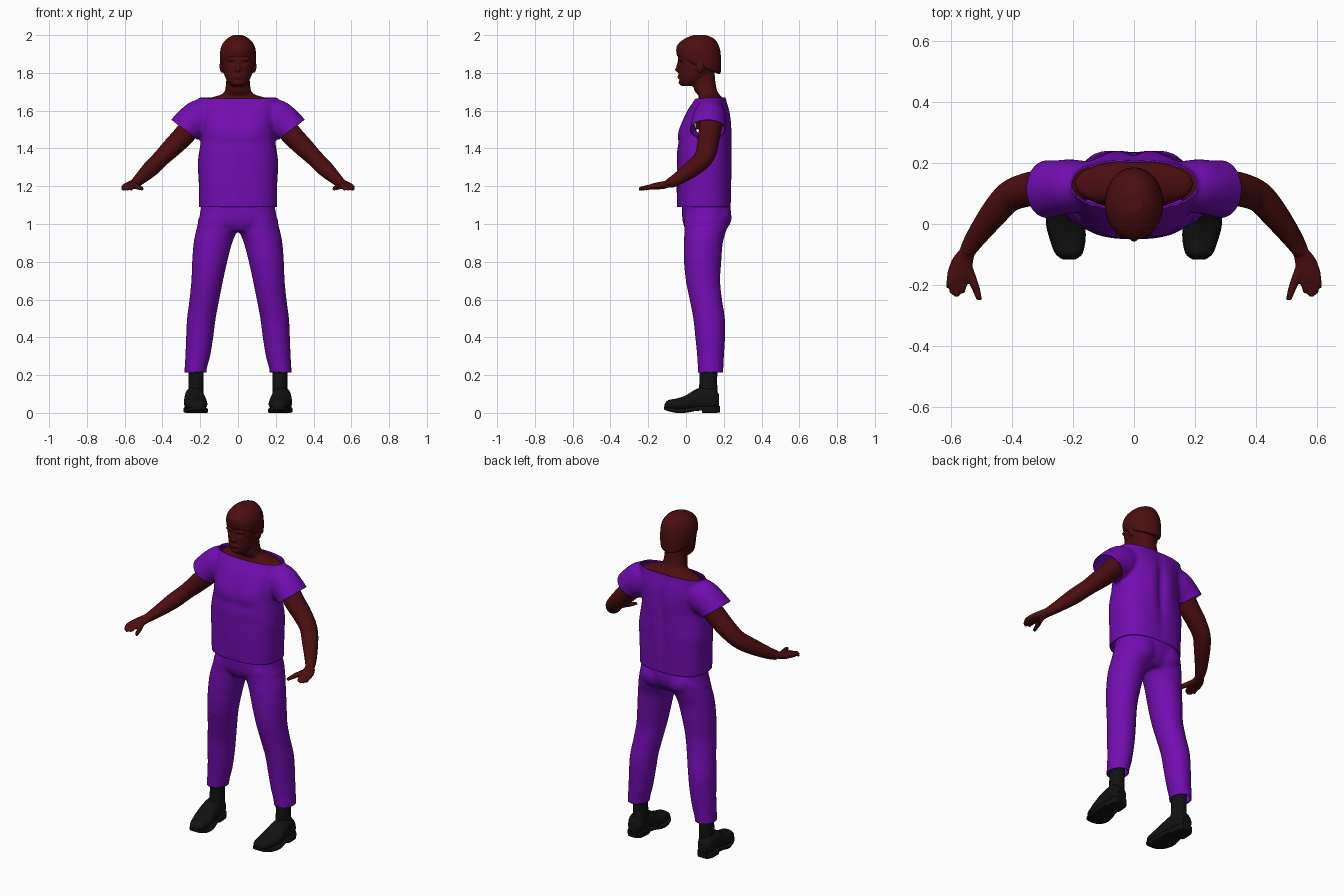
import bpy, bmesh
from math import cos, sin, pi, exp, copysign
from mathutils import Vector, Matrix

default_cube = bpy.data.objects.get("Cube")
if default_cube:
    bpy.data.objects.remove(default_cube, do_unlink=True)


def material(name, colour):
    mat = bpy.data.materials.new(name)
    mat.use_nodes = True
    mat.diffuse_color = (*colour, 1)
    mat.node_tree.nodes["Principled BSDF"].inputs["Base Color"].default_value = (*colour, 1)
    return mat


purple = material("purple cloth", (0.165, 0.004, 0.43))
skin = material("dark red skin", (0.072, 0.0045, 0.0055))
black = material("black leather", (0.006, 0.006, 0.006))


def spline(rows, steps=4):
    """Smoothly interpolate section rows."""
    rows = [Vector(row) for row in rows]
    out = []
    for i in range(len(rows) - 1):
        a, b, c, d = rows[max(i - 1, 0)], rows[i], rows[i + 1], rows[min(i + 2, len(rows) - 1)]
        for k in range(steps):
            t = k / steps
            out.append(b + ((c - a) * t + (a * 2 - b * 5 + c * 4 - d) * t**2
                            + (b * 3 - a - c * 3 + d) * t**3) / 2)
    return out + [rows[-1]]


def loft(bm, rows, axis="Z", power=2, sides=(1,), n=32):
    """Closed tube through rows of x, y, z, radius, radius and optional shear."""
    rows = spline(rows)
    centres = [Vector(row[:3]) for row in rows]
    for side in sides:
        rings = []
        for i, row in enumerate(rows):
            if axis == "Z":
                u, v = Vector((1, 0, 0)), Vector((0, 1, row[5] if len(row) > 5 else 0))
            elif axis == "Y":
                u, v = Vector((1, 0, 0)), Vector((0, 0, 1))
            else:
                t = (centres[min(i + 1, len(rows) - 1)] - centres[max(i - 1, 0)]).normalized()
                u = Vector((0, 1, 0)).cross(t).normalized()
                v = t.cross(u)
            ring = []
            for k in range(n):
                c, s = cos(2 * pi * k / n), sin(2 * pi * k / n)
                c = copysign(abs(c) ** (2 / power), c)
                s = copysign(abs(s) ** (2 / power), s)
                p = centres[i] + u * (row[3] * c) + v * (row[4] * s)
                ring.append(bm.verts.new((p.x * side, p.y, p.z)))
            rings.append(ring)
        for a, b in zip(rings, rings[1:]):
            for k in range(n):
                bm.faces.new((a[k], a[(k + 1) % n], b[(k + 1) % n], b[k]))
        bm.faces.new(rings[0])
        bm.faces.new(rings[-1])


def blob(bm, centre, radii, sides=(1,)):
    for side in sides:
        place = Matrix.Translation((centre[0] * side, *centre[1:]))
        bmesh.ops.create_uvsphere(bm, u_segments=20, v_segments=12, radius=1,
                                  matrix=place @ Matrix.Diagonal((*radii, 1)))


def make(name, bm, mat, voxel=0, smooth=4):
    """Turn the parts into an object, optionally fused into one skin."""
    bmesh.ops.recalc_face_normals(bm, faces=bm.faces)
    mesh = bpy.data.meshes.new(name)
    bm.to_mesh(mesh)
    bm.free()
    obj = bpy.data.objects.new(name, mesh)
    bpy.context.collection.objects.link(obj)
    if voxel:
        fuse = obj.modifiers.new("fuse", "REMESH")
        fuse.mode, fuse.voxel_size = "VOXEL", voxel
        relax = obj.modifiers.new("relax", "SMOOTH")
        relax.factor, relax.iterations = 0.5, smooth
        graph = bpy.context.evaluated_depsgraph_get()
        fused = bpy.data.meshes.new_from_object(obj.evaluated_get(graph))
        obj.modifiers.clear()
        obj.data = fused
    obj.data.materials.clear()
    obj.data.materials.append(mat)
    return obj


def shape(obj, move):
    for vert in obj.data.vertices:
        vert.co.y += move(*vert.co)


def cut(obj, point, normal, keep=lambda c: True):
    """Open a garment by trimming everything beyond a plane."""
    bm = bmesh.new()
    bm.from_mesh(obj.data)
    faces = [f for f in bm.faces if keep(f.calc_center_median())]
    edges = {e for f in faces for e in f.edges}
    verts = {v for f in faces for v in f.verts}
    bmesh.ops.bisect_plane(bm, geom=[*verts, *edges, *faces], plane_co=point,
                           plane_no=normal, clear_outer=True)
    bm.to_mesh(obj.data)
    bm.free()


def thicken(obj, amount):
    mod = obj.modifiers.new("cloth thickness", "SOLIDIFY")
    mod.thickness, mod.offset = amount, -1


def bump(x, z, cx, cz, width, height):
    return exp(-((abs(x) - cx) / width) ** 2 - ((z - cz) / height) ** 2)


BOTH = (1, -1)

# Shirt: torso and sleeves fused, then opened at hem, neck and cuffs
bm = bmesh.new()
loft(bm, [(0, .095, 1.05, .205, .142), (0, .095, 1.12, .207, .143), (0, .095, 1.22, .208, .145),
          (0, .095, 1.32, .213, .143), (0, .093, 1.4, .203, .14), (0, .095, 1.46, .193, .138),
          (0, .105, 1.53, .195, .128), (0, .117, 1.6, .2, .11), (0, .127, 1.65, .205, .086),
          (0, .138, 1.7, .205, .066)], power=2.6, n=48)
loft(bm, [(.14, .13, 1.575, .09, .075), (.2, .125, 1.56, .1, .088), (.245, .12, 1.535, .093, .09),
          (.285, .115, 1.5, .087, .095), (.32, .11, 1.455, .088, .097)], axis="path", sides=BOTH)
shirt = make("shirt", bm, purple, .01)
shape(shirt, lambda x, y, z:
      -.008 * bump(x, z, .09, 1.5, .06, .06) + .006 * bump(x, z, 0, 1.43, .2, .03) if y < .08
      else .01 * bump(x, z, .06, 1.45, .05, .15) - .012 * bump(x, z, 0, 1.4, .025, .2))
cut(shirt, (0, 0, 1.09), (0, 0, -1))
cut(shirt, (0, .12, 1.667), (0, -.04, 1))
for side in BOTH:
    cut(shirt, (side * .285, 0, 1.5), (side * .61, 0, -.79),
        lambda c: c.x * side > .217 and c.z > 1.38)
thicken(shirt, .006)

# Trousers: hips, seat and legs
bm = bmesh.new()
loft(bm, [(0, .105, 1.14, .188, .12), (0, .108, 1.09, .195, .128), (0, .108, 1.04, .204, .128),
          (0, .104, 1, .208, .118), (0, .1, .96, .12, .09)], power=2.3, n=40)
loft(bm, [(.105, .11, 1.04, .095, .12), (.113, .103, .97, .108, .112), (.133, .092, .9, .102, .103),
          (.15, .088, .8, .093, .099), (.163, .09, .7, .084, .091), (.178, .105, .6, .079, .086),
          (.194, .122, .5, .076, .084), (.203, .128, .4, .072, .079), (.213, .13, .3, .066, .071),
          (.224, .13, .235, .059, .068), (.226, .13, .18, .058, .067)], sides=BOTH)
blob(bm, (.085, .165, 1.035), (.09, .077, .08), BOTH)
blob(bm, (0, .02, 1.01), (.04, .035, .05))
trousers = make("trousers", bm, purple, .01)
cut(trousers, (0, 0, .215), (0, 0, -1))
thicken(trousers, .006)

# Body: shoulders, neck, head, arms and hands
bm = bmesh.new()
loft(bm, [(0, .13, 1.5, .16, .08), (0, .13, 1.6, .18, .08), (0, .132, 1.65, .193, .072),
          (0, .13, 1.67, .14, .062), (0, .12, 1.685, .09, .058), (0, .105, 1.705, .07, .06),
          (0, .096, 1.75, .063, .06), (0, .09, 1.82, .06, .06)], power=2.2)
loft(bm, [(0, .02, 1.73, .034, .044), (0, .026, 1.75, .054, .063), (0, .045, 1.78, .069, .084),
          (0, .06, 1.82, .08, .1), (0, .065, 1.87, .086, .108), (0, .068, 1.91, .086, .108),
          (0, .07, 1.95, .076, .098), (0, .072, 1.98, .05, .07)], power=2.2)
blob(bm, (.085, .075, 1.835), (.013, .022, .035), BOTH)
blob(bm, (0, -.037, 1.835), (.012, .013, .033))
blob(bm, (0, -.044, 1.818), (.014, .016, .013))
blob(bm, (.034, -.028, 1.872), (.028, .015, .01), BOTH)
blob(bm, (0, -.033, 1.779), (.025, .013, .01))
blob(bm, (0, -.02, 1.75), (.024, .02, .018))
loft(bm, [(.17, .14, 1.585, .06, .065), (.25, .13, 1.51, .058, .06), (.3, .12, 1.455, .056, .058),
          (.35, .113, 1.405, .052, .056), (.41, .09, 1.345, .045, .052), (.46, .035, 1.295, .044, .046),
          (.52, -.045, 1.238, .032, .035), (.548, -.09, 1.214, .025, .027)], axis="path", sides=BOTH)
loft(bm, [(.538, -.075, 1.222, .026, .022), (.56, -.11, 1.208, .034, .021),
          (.571, -.15, 1.202, .04, .019), (.578, -.18, 1.198, .037, .016),
          (.58, -.195, 1.196, .03, .012)], axis="Y", sides=BOTH)
for base, tip, reach in ((.552, .565, -.228), (.57, .584, -.24), (.588, .598, -.23), (.602, .608, -.21)):
    loft(bm, [(base, -.16, 1.2, .012, .013), ((base + tip) / 2, -.195, 1.196, .012, .012),
              (tip, reach, 1.184, .009, .009)], axis="Y", sides=BOTH, n=12)
loft(bm, [(.55, -.135, 1.203, .018, .016), (.524, -.2, 1.194, .015, .014),
          (.508, -.25, 1.186, .01, .01)], axis="Y", sides=BOTH, n=12)
body = make("body", bm, skin, .0055, 3)
shape(body, lambda x, y, z: .009 * bump(x, z, .033, 1.853, .018, .011)
      + .004 * bump(x, z, 0, 1.762, .03, .006) if y < .03 else 0)

# Hair: cap with a sloping lower edge and a fringe lip
bm = bmesh.new()
loft(bm, [(0, .07, 1.835, .088, .11, -.4), (0, .068, 1.852, .094, .117, -.38),
          (0, .067, 1.9, .096, .119, -.25), (0, .069, 1.945, .087, .109, -.1),
          (0, .071, 1.98, .06, .08, 0), (0, .072, 2, .025, .035, 0)], n=40)
hair = make("hair", bm, skin, .006, 3)

# Shoes with socks, soles and heels
bm = bmesh.new()
loft(bm, [(.222, .12, .26, .042, .048), (.222, .118, .16, .039, .047),
          (.226, .115, .08, .043, .055)], sides=BOTH)
socks = make("socks", bm, black)
bm = bmesh.new()
loft(bm, [(.213, -.113, .035, .02, .012), (.214, -.095, .042, .042, .025), (.218, -.05, .045, .055, .031),
          (.225, 0, .052, .061, .041), (.229, .05, .068, .055, .056), (.232, .1, .076, .05, .062),
          (.234, .15, .072, .046, .056), (.235, .176, .06, .03, .035)],
     axis="Y", power=2.3, sides=BOTH)
shoes = make("shoes", bm, black)
bm = bmesh.new()
loft(bm, [(.213, -.116, .026, .022, .008), (.214, -.097, .02, .045, .01), (.218, -.05, .012, .059, .012),
          (.225, 0, .013, .064, .012), (.229, .05, .022, .056, .012), (.232, .1, .024, .051, .012),
          (.234, .155, .024, .047, .012), (.235, .18, .024, .03, .012)],
     axis="Y", power=6, sides=BOTH)
loft(bm, [(.233, .085, .014, .05, .013), (.233, .1, .013, .051, .013), (.234, .155, .013, .046, .013),
          (.235, .179, .014, .03, .012)], axis="Y", power=7, sides=BOTH)
soles = make("shoe_soles", bm, black)

# Smooth shading that keeps hems and soles crisp
bpy.ops.object.select_all(action="DESELECT")
for obj in (shirt, trousers, body, hair, socks, shoes, soles):
    obj.select_set(True)
bpy.context.view_layer.objects.active = body
bpy.ops.object.shade_smooth_by_angle(angle=pi / 4)
